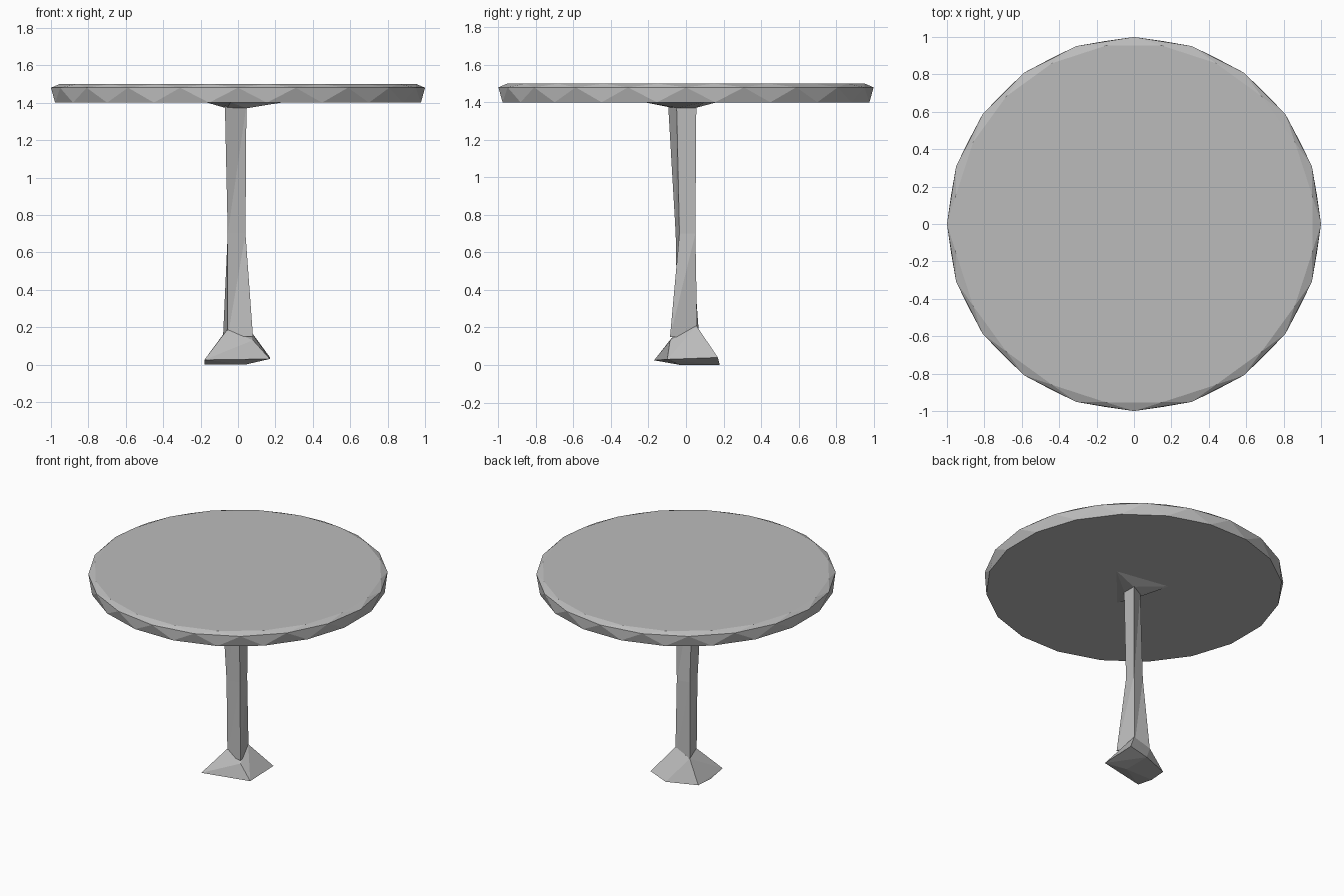
import bpy, bmesh, math

if "Cube" in bpy.data.objects:
    bpy.data.objects.remove(bpy.data.objects["Cube"])

grey = bpy.data.materials.new("plain grey")
grey.diffuse_color = (0.5, 0.5, 0.5, 1)
grey.use_nodes = True
grey.node_tree.nodes["Principled BSDF"].inputs["Base Color"].default_value = grey.diffuse_color


def finish(name, bm):
    bmesh.ops.recalc_face_normals(bm, faces=bm.faces)
    me = bpy.data.meshes.new(name)
    bm.to_mesh(me)
    bm.free()
    me.materials.append(grey)
    ob = bpy.data.objects.new(name, me)
    bpy.context.collection.objects.link(ob)
    return ob


def hull(name, points):
    bm = bmesh.new()
    verts = [bm.verts.new(p) for p in points]
    res = bmesh.ops.convex_hull(bm, input=verts)
    spare = {v for v in res["geom_interior"] + res["geom_unused"]
             if isinstance(v, bmesh.types.BMVert) and not v.link_faces}
    bmesh.ops.delete(bm, geom=list(spare), context='VERTS')
    return finish(name, bm)


def loft(name, rings):
    bm = bmesh.new()
    loops = [[bm.verts.new(p) for p in r] for r in rings]
    n = len(rings[0])
    for a, b in zip(loops, loops[1:]):
        for i in range(n):
            j = (i + 1) % n
            bm.faces.new((a[i], a[j], b[j]))
            bm.faces.new((a[i], b[j], b[i]))
    bm.faces.new(loops[0])
    bm.faces.new(loops[-1])
    return finish(name, bm)


def circle(n, r, z, turn=0.0):
    step = 2 * math.pi / n
    return [(r * math.cos((i + turn) * step), r * math.sin((i + turn) * step), z)
            for i in range(n)]


def at(z, pts):
    return [(x, y, z) for x, y in pts]


# round top with a faceted, slightly bevelled rim
hull("tabletop", circle(20, 0.99, 1.40, 0.5) + circle(20, 1.0, 1.48)
     + circle(20, 0.965, 1.50, 0.5))

# thin, uneven four-sided pole
foot = at(0.15, [(-0.055, -0.045), (0.08, -0.085), (0.045, 0.06), (-0.08, 0.07)])
waist = at(0.70, [(-0.055, -0.055), (0.04, -0.035), (0.04, 0.05), (-0.052, 0.03)])
head = at(1.385, [(-0.07, -0.095), (0.045, -0.05), (0.045, 0.055), (-0.055, 0.0)])
loft("pole", [foot, waist, head])

# shallow flare where the pole meets the top
hull("top_flare", at(1.402, [(0.24, 0.10), (-0.17, 0.17), (-0.04, -0.23)])
     + at(1.37, [(-0.06, -0.07), (0.045, -0.045), (0.045, 0.05), (-0.05, 0.0)]))

# spreading foot, resting on its rear left side
hull("base", [(-0.18, -0.17, 0.025), (0.17, -0.10, 0.03), (0.17, 0.17, 0.04),
              (0.04, 0.18, 0.0), (-0.17, 0.10, 0.0), (-0.18, -0.03, 0.0),
              (0.04, -0.03, 0.0),
              (-0.055, -0.04, 0.19), (0.08, -0.085, 0.13),
              (0.045, 0.055, 0.21), (-0.08, 0.07, 0.16)])
